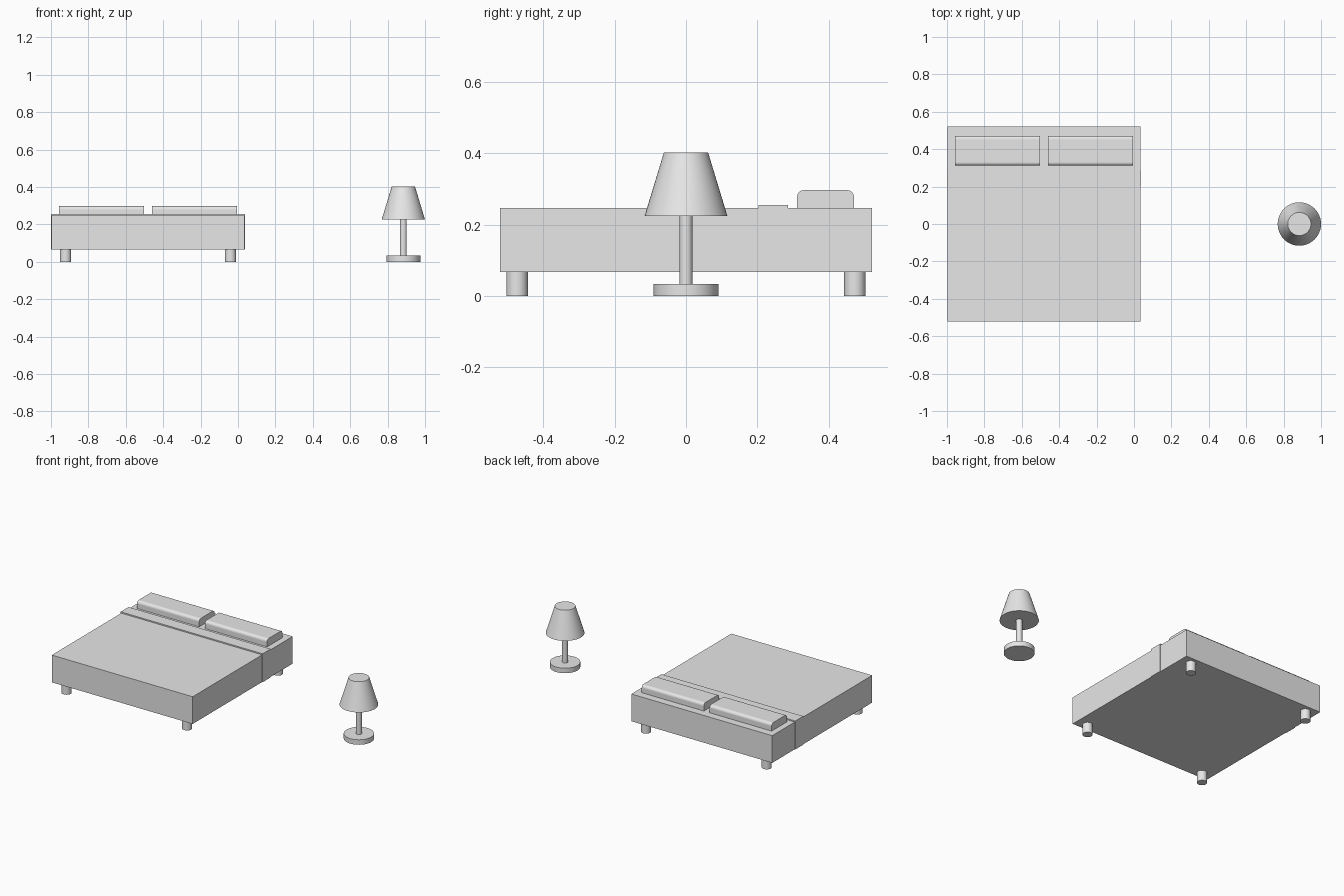
import bpy
import math

cube = bpy.data.objects.get("Cube")
if cube:
    bpy.data.objects.remove(cube, do_unlink=True)

grey = bpy.data.materials.new("plain grey")
grey.use_nodes = True
grey.diffuse_color = (0.8, 0.8, 0.8, 1)
grey.node_tree.nodes["Principled BSDF"].inputs["Base Color"].default_value = (0.8, 0.8, 0.8, 1)


def finish(name, smooth=False):
    ob = bpy.context.object
    ob.name = name
    ob.data.materials.append(grey)
    if smooth:
        bpy.ops.object.shade_smooth_by_angle(angle=math.radians(35))
    return ob


def box(name, low, high):
    centre = [(a + b) / 2 for a, b in zip(low, high)]
    bpy.ops.mesh.primitive_cube_add(size=1, location=centre)
    ob = finish(name)
    ob.scale = [b - a for a, b in zip(low, high)]
    bpy.ops.object.transform_apply(location=False, rotation=False, scale=True)
    return ob


def tapered(name, x, y, z0, z1, r0, r1):
    bpy.ops.mesh.primitive_cone_add(vertices=48, radius1=r0, radius2=r1, depth=z1 - z0,
                                    location=(x, y, (z0 + z1) / 2))
    return finish(name, True)


def pillow(name, x0, x1):
    # Block with only its two long upper edges rounded
    ob = box(name, (x0, 0.312, 0.235), (x1, 0.471, 0.297))
    weights = ob.data.attributes.new("bevel_weight_edge", 'FLOAT', 'EDGE')
    for edge in ob.data.edges:
        a, b = (ob.data.vertices[i].co for i in edge.vertices)
        if a.z > 0 and b.z > 0 and abs(a.x - b.x) > 0.1:
            weights.data[edge.index].value = 1
    bevel = ob.modifiers.new("rounded_edges", 'BEVEL')
    bevel.limit_method = 'WEIGHT'
    bevel.width = 0.018
    bevel.segments = 6
    bpy.ops.object.shade_smooth_by_angle(angle=math.radians(35))


# Bed body and folded blanket band
BED_X = -0.481
box("mattress", (-0.996, -0.522, 0.067), (0.034, 0.522, 0.247))
box("blanket_fold", (-1.0, 0.203, 0.067), (0.038, 0.286, 0.255))

# Pillows
pillow("pillow_right", -0.956, -0.502)
pillow("pillow_left", -0.460, -0.006)

# Legs
for x_name, sx in (("right", -1), ("left", 1)):
    for y_name, sy in (("front", -1), ("back", 1)):
        tapered(f"leg_{y_name}_{x_name}", BED_X + sx * 0.441, sy * 0.474, 0, 0.067, 0.03, 0.03)

# Lamp
LAMP_X = 0.884
tapered("lamp_base", LAMP_X, 0, 0, 0.033, 0.091, 0.091)
tapered("lamp_pole", LAMP_X, 0, 0.03, 0.23, 0.018, 0.018)
tapered("lamp_shade", LAMP_X, 0, 0.225, 0.403, 0.116, 0.062)
